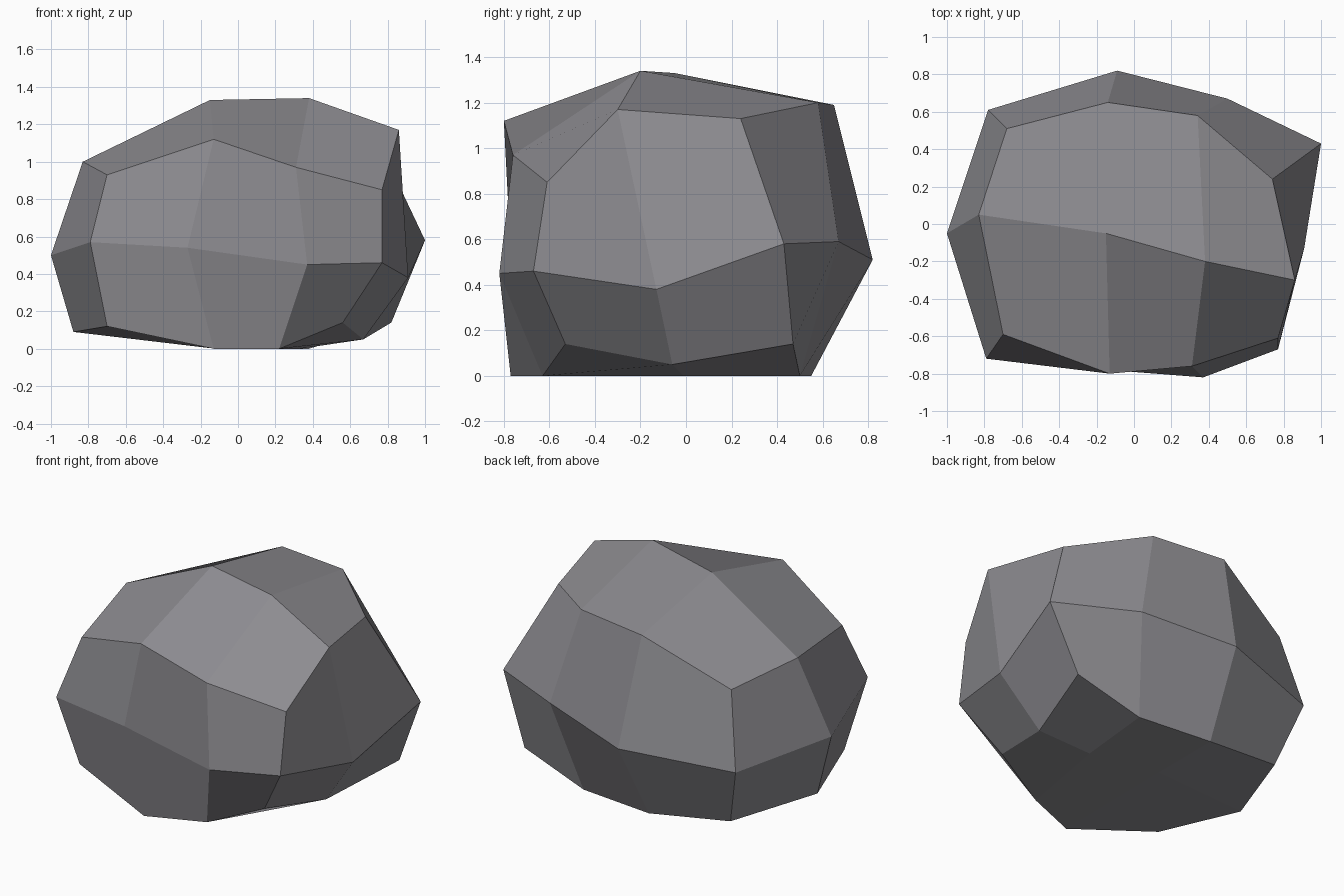
import bpy
import bmesh

# Remove the default cube only
default_cube = bpy.data.objects.get("Cube")
if default_cube is not None:
    bpy.data.objects.remove(default_cube, do_unlink=True)


def make_material(name, color):
    material = bpy.data.materials.new(name)
    material.use_nodes = True
    material.diffuse_color = color
    shader = next(n for n in material.node_tree.nodes if n.type == "BSDF_PRINCIPLED")
    shader.inputs["Base Color"].default_value = color
    shader.inputs["Roughness"].default_value = 0.9
    return material


# Boulder contours, each running from the front right corner around the stone
lower_ring = [(-.7, -.61, .12), (-.13, -.77, 0), (.22, -.63, 0), (.56, -.53, .14),
              (.67, -.06, .05), (.82, .47, .14), (.38, .5, 0), (-.12, .55, 0),
              (-.66, .49, .07), (-.88, -.08, .09)]
middle_ring = [(-.79, -.72, .57), (-.27, -.77, .54), (.37, -.82, .45), (.77, -.67, .46),
               (.91, -.13, .38), (1, .43, .58), (.5, .67, .59), (-.09, .82, .51),
               (-.78, .61, .46), (-1, -.05, .5)]
upper_ring = [(-.7, -.59, .93), (-.13, -.8, 1.12), (.31, -.76, .97), (.77, -.61, .85),
              (.86, -.3, 1.17), (.74, .24, 1.13), (.34, .58, 1.2), (-.14, .65, 1.19),
              (-.68, .51, .93), (-.83, .05, 1)]

# Two inner points for the underside and two for the crown
underside_points = [(-.12, .08, 0), (.33, -.01, 0)]
crown_points = [(-.15, -.05, 1.33), (.38, -.2, 1.34)]


def add_points(mesh, points):
    return [mesh.verts.new(point) for point in points]


def bridge_rings(mesh, below, above):
    """Wrap a band of four-sided facets between two contours."""
    for i in range(len(below)):
        j = (i + 1) % len(below)
        mesh.faces.new((below[i], below[j], above[j], above[i]))


def close_with_grid(mesh, ring, inner):
    """Close a contour with a grid of facets around its inner points."""
    front = ring[:4]
    centre = [ring[9], *inner, ring[4]]
    back = ring[8:4:-1]
    for near, far in ((front, centre), (centre, back)):
        for i in range(3):
            mesh.faces.new((near[i], near[i + 1], far[i + 1], far[i]))


# Assemble the boulder
stone = bmesh.new()
lower, middle, upper = [add_points(stone, ring)
                        for ring in (lower_ring, middle_ring, upper_ring)]
bridge_rings(stone, lower, middle)
bridge_rings(stone, middle, upper)
close_with_grid(stone, lower, add_points(stone, underside_points))
close_with_grid(stone, upper, add_points(stone, crown_points))
bmesh.ops.recalc_face_normals(stone, faces=stone.faces[:])

# Flat-shaded stone object
mesh_data = bpy.data.meshes.new("boulder")
stone.to_mesh(mesh_data)
stone.free()
mesh_data.materials.append(make_material("stone grey", (.27, .265, .285, 1)))
boulder = bpy.data.objects.new("boulder", mesh_data)
bpy.context.collection.objects.link(boulder)
